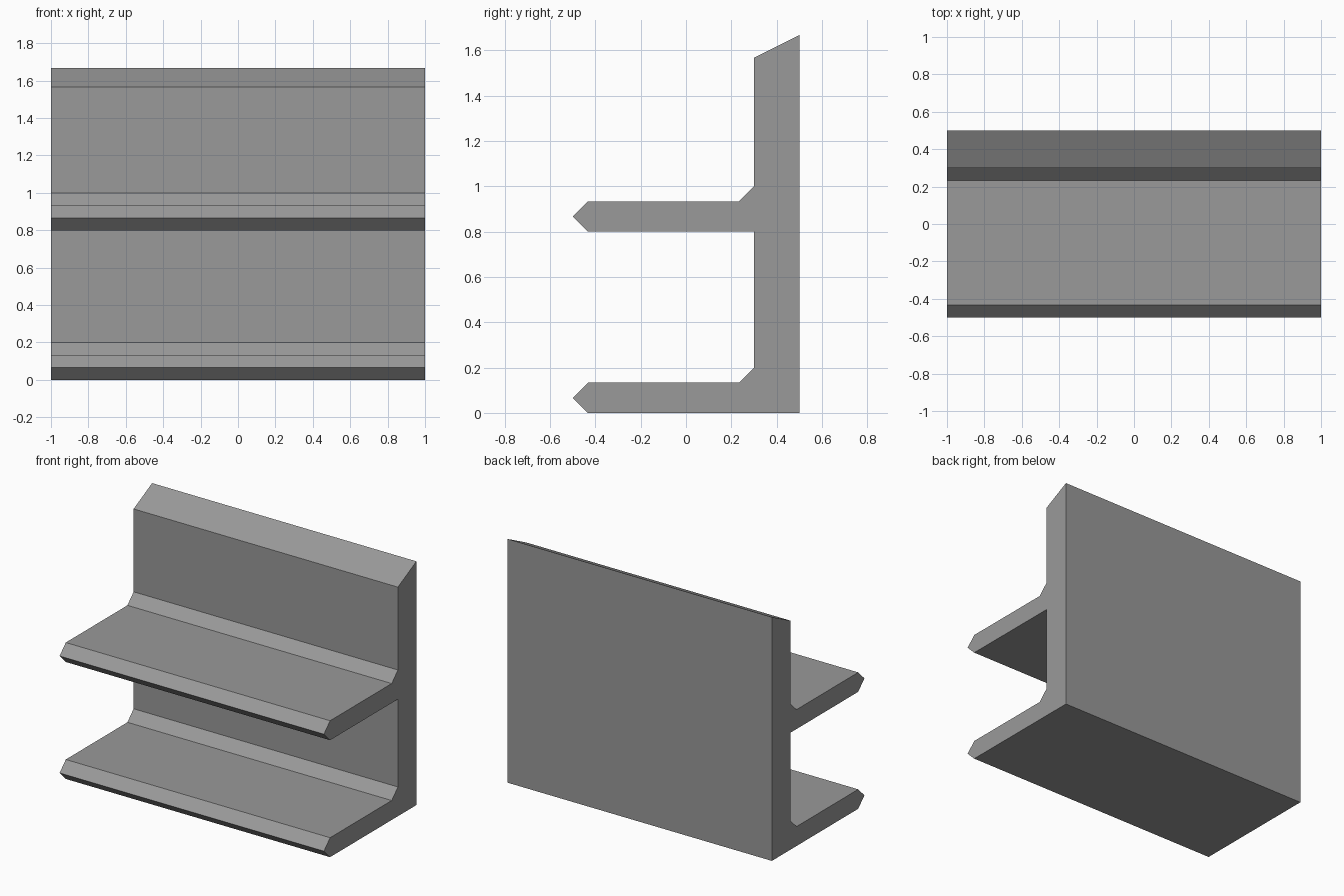
import bpy
import bmesh
from mathutils import Vector

cube = bpy.data.objects.get("Cube")
if cube:
    bpy.data.objects.remove(cube, do_unlink=True)

HALF_WIDTH = 1.0
WALL_FRONT, WALL_BACK = 0.3, 0.5
SHELF_TIP = -0.5
THICK = 0.133
BEVEL = 0.067

# Plain grey material
grey = bpy.data.materials.new("plain grey")
grey.use_nodes = True
colour = (0.32, 0.32, 0.32, 1)
grey.diffuse_color = colour
grey.node_tree.nodes["Principled BSDF"].inputs["Base Color"].default_value = colour


def shelf_outline(z):
    """Pointed lip, flat top and sloped fillet of one shelf, as (y, z)."""
    return [
        (SHELF_TIP + BEVEL, z),
        (SHELF_TIP, z + THICK / 2),
        (SHELF_TIP + BEVEL, z + THICK),
        (WALL_FRONT - BEVEL, z + THICK),
        (WALL_FRONT, z + THICK + BEVEL),
    ]


# Side profile: lower shelf, upper shelf, slanted wall top
profile = [(WALL_BACK, 0.0)]
profile += shelf_outline(0.0)
profile += [(WALL_FRONT, 0.8)]
profile += shelf_outline(0.8)
profile += [(WALL_FRONT, 1.567), (WALL_BACK, 1.667)]

# Extrude the profile along the width
bm = bmesh.new()
side = bm.faces.new([bm.verts.new((-HALF_WIDTH, y, z)) for y, z in profile])
result = bmesh.ops.extrude_face_region(bm, geom=[side], use_keep_orig=True)
moved = [v for v in result["geom"] if isinstance(v, bmesh.types.BMVert)]
bmesh.ops.translate(bm, verts=moved, vec=Vector((2 * HALF_WIDTH, 0, 0)))
bmesh.ops.recalc_face_normals(bm, faces=bm.faces)

mesh = bpy.data.meshes.new("double_shelf_wall")
bm.to_mesh(mesh)
bm.free()
mesh.materials.append(grey)
shelf = bpy.data.objects.new("double_shelf_wall", mesh)
bpy.context.collection.objects.link(shelf)
